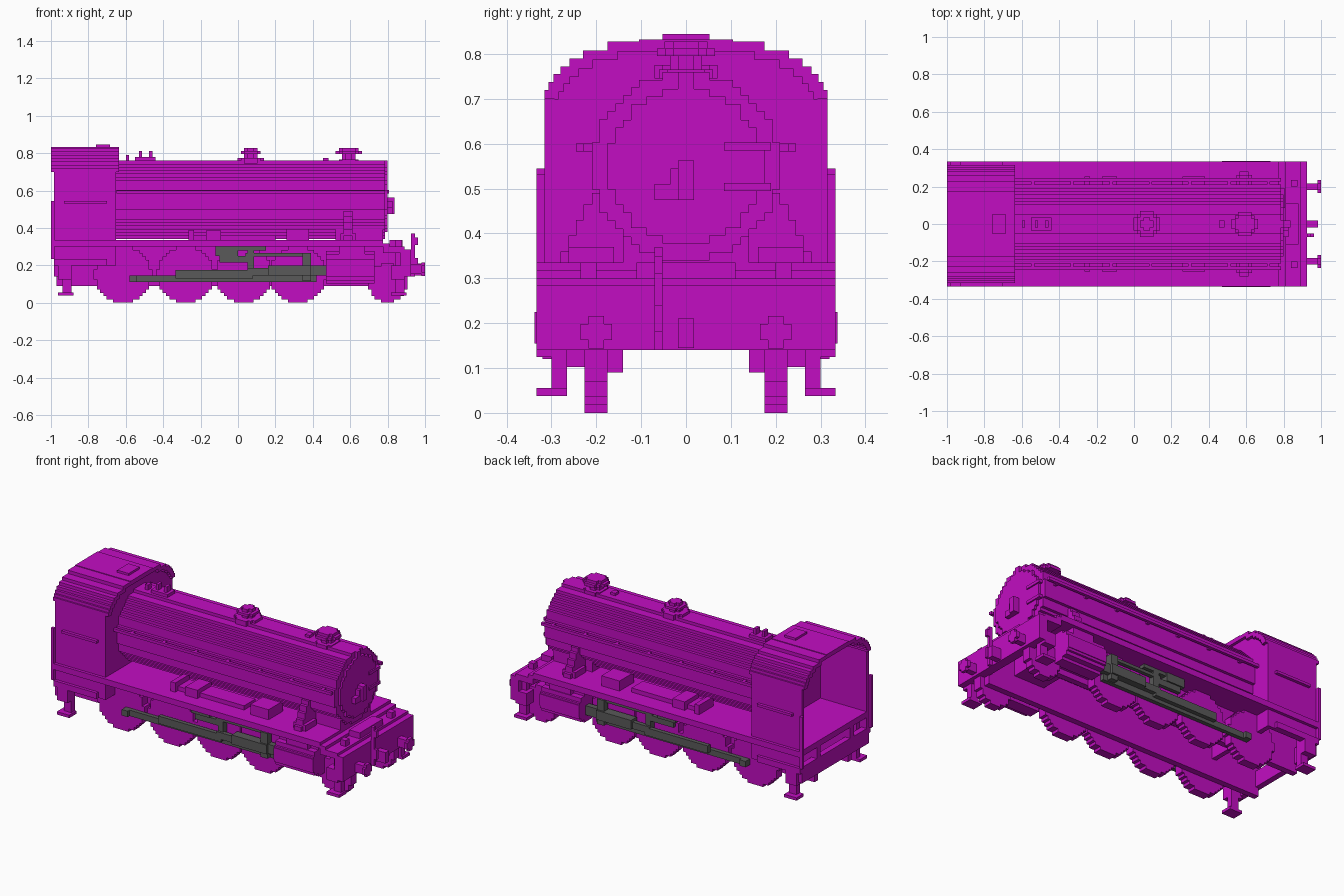
import bpy, bmesh, math

cube = bpy.data.objects.get("Cube")
if cube:
    bpy.data.objects.remove(cube, do_unlink=True)

V = 0.0175  # block size of the stepped surfaces


def material(name, rgb):
    m = bpy.data.materials.new(name)
    m.use_nodes = True
    m.diffuse_color = (*rgb, 1)
    m.node_tree.nodes["Principled BSDF"].inputs["Base Color"].default_value = (*rgb, 1)
    return m


MAGENTA = material("magenta", (0.54, 0.004, 0.54))
GREY = material("dark grey", (0.10, 0.10, 0.10))


def prism(name, pts, axis, a, b, mirror=False, mat=MAGENTA):
    """Extrude a 2D outline along an axis from a to b; mirror copies it across y = 0."""
    place = {"x": lambda p, q: (a, p, q), "y": lambda p, q: (p, a, q), "z": lambda p, q: (p, q, a)}[axis]
    bm = bmesh.new()
    face = bm.faces.new([bm.verts.new(place(*p)) for p in pts])
    new = bmesh.ops.extrude_face_region(bm, geom=[face])["geom"]
    shift = [b - a if axis == c else 0 for c in "xyz"]
    bmesh.ops.translate(bm, vec=shift, verts=[g for g in new if isinstance(g, bmesh.types.BMVert)])
    bmesh.ops.recalc_face_normals(bm, faces=bm.faces)
    me = bpy.data.meshes.new(name)
    bm.to_mesh(me)
    bm.free()
    me.materials.append(mat)
    ob = bpy.data.objects.new(name, me)
    bpy.context.collection.objects.link(ob)
    if mirror:
        mod = ob.modifiers.new("mirror", "MIRROR")
        mod.use_axis = (False, True, False)
        mod.use_clip = False
        mod.use_mirror_merge = False
    return ob


def box(name, x0, x1, y0, y1, z0, z1, mirror=False, mat=MAGENTA):
    return prism(name, [(x0, y0), (x1, y0), (x1, y1), (x0, y1)], "z", z0, z1, mirror, mat)


def side(rows):
    """Right-hand staircase outline of (bottom, top, half width) rows, lowest first."""
    merged = []
    for r in rows:
        if merged and abs(merged[-1][2] - r[2]) < 1e-5:
            merged[-1] = (merged[-1][0], r[1], r[2])
        else:
            merged.append(r)
    return [p for z0, z1, w in merged for p in ((w, z0), (w, z1))]


def stepped(rows):
    right = side(rows)
    return right + [(-w, z) for w, z in reversed(right)]


def disc(r, cu=0.0, cv=0.0):
    """Stepped circle outline built from block-high rows."""
    n = max(2, round(2 * r / V))
    h = 2 * r / n
    rows = []
    for i in range(n):
        c = (i + 0.5) * h - r
        w = max(V, round(math.sqrt(r * r - c * c) / V) * V)
        rows.append((i * h - r, (i + 1) * h - r, w))
    return [(u + cu, v + cv) for u, v in stepped(rows)]


# Running plate, frames and end beams
box("running_plate", -0.65, 0.775, -0.333, 0.333, 0.30, 0.335)
box("front_deck", 0.775, 0.89, -0.333, 0.333, 0.265, 0.30)
box("deck_step", 0.775, 0.81, -0.333, 0.333, 0.30, 0.318)
box("front_beam", 0.87, 0.925, -0.333, 0.333, 0.14, 0.285)
box("deck_centre", 0.81, 0.88, -0.11, 0.11, 0.30, 0.335)
box("deck_lamp_bracket", 0.84, 0.875, 0.20, 0.235, 0.30, 0.335, True)
box("main_frame", -0.97, 0.875, 0.14, 0.175, 0.09, 0.30, True)
box("rear_beam", -0.985, -0.95, -0.315, 0.315, 0.14, 0.235)
box("frame_stretcher", 0.50, 0.70, -0.14, 0.14, 0.20, 0.30)

# Wheels
for i, x in enumerate((-0.615, -0.28, 0.03, 0.32)):
    prism(f"driving_wheel_{i + 1}", disc(0.15, x, 0.15), "y", 0.175, 0.226, True)
prism("leading_wheel", disc(0.105, 0.80, 0.105), "y", 0.175, 0.226, True)

# Cylinders
prism("cylinder", disc(0.0875, 0.25, 0.19), "x", 0.47, 0.73, True)
box("cylinder_cladding", 0.47, 0.73, 0.226, 0.333, 0.14, 0.235, True)
box("steam_chest", 0.54, 0.68, 0.18, 0.315, 0.235, 0.30, True)

# Steps at both ends
for name, x in (("rear", -0.95), ("front", 0.83)):
    box(name + "_step_hanger", x + 0.012, x + 0.06, 0.265, 0.30, 0.04, 0.27, True)
    box(name + "_step_tread", x - 0.012, x + 0.07, 0.265, 0.333, 0.038, 0.055, True)
    box(name + "_upper_step", x - 0.012, x + 0.06, 0.265, 0.333, 0.125, 0.20, True)

# Buffers, coupling and brake pipe
prism("buffer_shank", disc(0.026, 0.20, 0.18), "x", 0.92, 0.985, True)
prism("buffer_head", disc(0.036, 0.20, 0.18), "x", 0.982, 1.0, True)
box("coupling_hook", 0.92, 0.985, -0.0175, 0.0175, 0.145, 0.21)
box("brake_pipe", 0.925, 0.945, -0.07, -0.052, 0.14, 0.37)
box("brake_pipe_top", 0.945, 0.962, -0.07, -0.052, 0.31, 0.35)
box("brake_pipe_hose", 0.945, 0.962, -0.07, -0.052, 0.18, 0.24)

# Boiler, smokebox and door
prism("boiler", disc(0.21, 0, 0.55), "x", -0.655, 0.75)
prism("smokebox", disc(0.21, 0, 0.55), "x", 0.75, 0.785)
prism("smokebox_door", disc(0.172, 0, 0.55), "x", 0.78, 0.80)
box("saddle", 0.52, 0.775, -0.14, 0.14, 0.33, 0.40)
box("door_handle", 0.80, 0.838, -0.0175, 0.0175, 0.475, 0.563)
prism("door_lever", [(-0.07, 0.475), (-0.0175, 0.475), (-0.0175, 0.545), (-0.035, 0.545),
                     (-0.035, 0.51), (-0.07, 0.51)], "x", 0.80, 0.825)
for z in (0.585, 0.495):
    box("door_hinge", 0.785, 0.808, 0.085, 0.19, z, z + 0.0175)
box("smokebox_lamp_iron", 0.78, 0.80, -0.0175, 0.0175, 0.715, 0.76)
box("handrail", -0.65, 0.785, 0.228, 0.245, 0.583, 0.60, True)
for i in range(7):
    x = -0.55 + 0.21 * i
    box("handrail_post", x, x + V, 0.20, 0.235, 0.583, 0.60, True)

# Chimney and dome, as stacked stepped discs (radius, bottom, top)
for name, x, tiers in (
        ("dome", 0.068, ((0.07, 0.745, 0.775), (0.035, 0.775, 0.795), (0.053, 0.795, 0.81), (0.035, 0.81, 0.828))),
        ("chimney", 0.592, ((0.06, 0.745, 0.765), (0.036, 0.765, 0.795), (0.065, 0.795, 0.812), (0.048, 0.812, 0.828)))):
    for r, z0, z1 in tiers:
        prism(name, disc(r, x, 0), "z", z0, z1)

# Safety valves, whistle and small fittings along the top
box("valve_base", -0.55, -0.44, -0.035, 0.035, 0.755, 0.778)
for x in (-0.53, -0.475):
    box("safety_valve", x, x + V, -0.0175, 0.0175, 0.775, 0.812)
box("whistle", -0.60, -0.582, -0.0175, 0.0175, 0.755, 0.79)
box("top_fitting", 0.455, 0.485, -0.0175, 0.0175, 0.755, 0.775)

# Steam pipes flaring from the smokebox to the running plate
prism("steam_pipe", side([(0.335, 0.36, 0.28), (0.36, 0.395, 0.262), (0.395, 0.43, 0.245),
                          (0.43, 0.465, 0.228), (0.465, 0.49, 0.21)]) + [(0.14, 0.49), (0.14, 0.335)],
      "x", 0.565, 0.612, True)
box("steam_pipe_flange", 0.548, 0.63, 0.16, 0.262, 0.335, 0.37, True)

# Boxes standing on the running plate
for x0, x1, z1 in ((-0.265, -0.235, 0.39), (-0.17, -0.09, 0.385), (0.26, 0.38, 0.395)):
    box("plate_box", x0, x1, 0.12, 0.255, 0.335, z1, True)
box("plate_ledge", -0.265, 0.20, 0.12, 0.228, 0.335, 0.36, True)

# Cab: walls, front bulkhead, floor and arched roof
ARCH = [(0.70, 0.72, 0.315), (0.72, 0.737, 0.306), (0.737, 0.755, 0.295), (0.755, 0.772, 0.28),
        (0.772, 0.79, 0.26), (0.79, 0.808, 0.23), (0.808, 0.828, 0.175)]
outer = side(ARCH)
inner = [(max(w - 0.022, 0.02), z - 0.022) for w, z in outer]
inner[0] = (inner[0][0], outer[0][1])
roof = outer + [(-w, z) for w, z in reversed(outer)] + [(-w, z) for w, z in inner] + list(reversed(inner))
prism("cab_roof", roof, "x", -1.0, -0.635)
box("roof_crown", -1.0, -0.635, -0.105, 0.105, 0.82, 0.832)
box("roof_vent", -0.76, -0.685, -0.052, 0.052, 0.828, 0.845)
prism("cab_bulkhead", stepped([(0.20, 0.70, 0.31)] + [(a, b, w - 0.01) for a, b, w in ARCH[:-1]]),
      "x", -0.68, -0.652)
box("cab_wall", -0.985, -0.652, 0.295, 0.315, 0.20, 0.705, True)
box("cab_floor", -0.985, -0.65, -0.315, 0.315, 0.30, 0.335)
box("cab_lower_edge", -0.985, -0.70, 0.295, 0.333, 0.20, 0.235, True)
box("cab_plate_edge", -0.985, -0.65, 0.315, 0.333, 0.30, 0.335, True)
box("cab_ledge", -0.93, -0.70, 0.315, 0.333, 0.53, 0.545, True)
box("cab_handrail", -1.0, -0.982, 0.315, 0.333, 0.235, 0.545, True)
box("rear_post", -0.985, -0.95, 0.14, 0.175, 0.14, 0.30, True)

# Rods and valve gear: (name, x0, x1, y0, y1, z0, z1)
for name, *b in (
        ("coupling_rod", -0.58, 0.42, 0.226, 0.25, 0.11, 0.145),
        ("coupling_rod_end", -0.58, -0.54, 0.226, 0.268, 0.11, 0.145),
        ("connecting_rod", -0.335, 0.08, 0.25, 0.275, 0.13, 0.175),
        ("connecting_rod_front", 0.05, 0.25, 0.25, 0.275, 0.145, 0.185),
        ("crosshead", 0.16, 0.39, 0.235, 0.29, 0.145, 0.20),
        ("piston_rod", 0.36, 0.475, 0.24, 0.275, 0.145, 0.20),
        ("radius_rod", 0.04, 0.39, 0.24, 0.262, 0.247, 0.265),
        ("expansion_link", 0.05, 0.085, 0.226, 0.262, 0.145, 0.297),
        ("combination_lever", 0.345, 0.39, 0.24, 0.28, 0.115, 0.265),
        ("gear_bracket", -0.12, 0.0, 0.226, 0.27, 0.25, 0.30),
        ("gear_bracket_front", 0.0, 0.15, 0.226, 0.262, 0.28, 0.30),
        ("eccentric_rod", -0.10, 0.06, 0.24, 0.262, 0.215, 0.25)):
    box(name, *b, mirror=True, mat=GREY)
